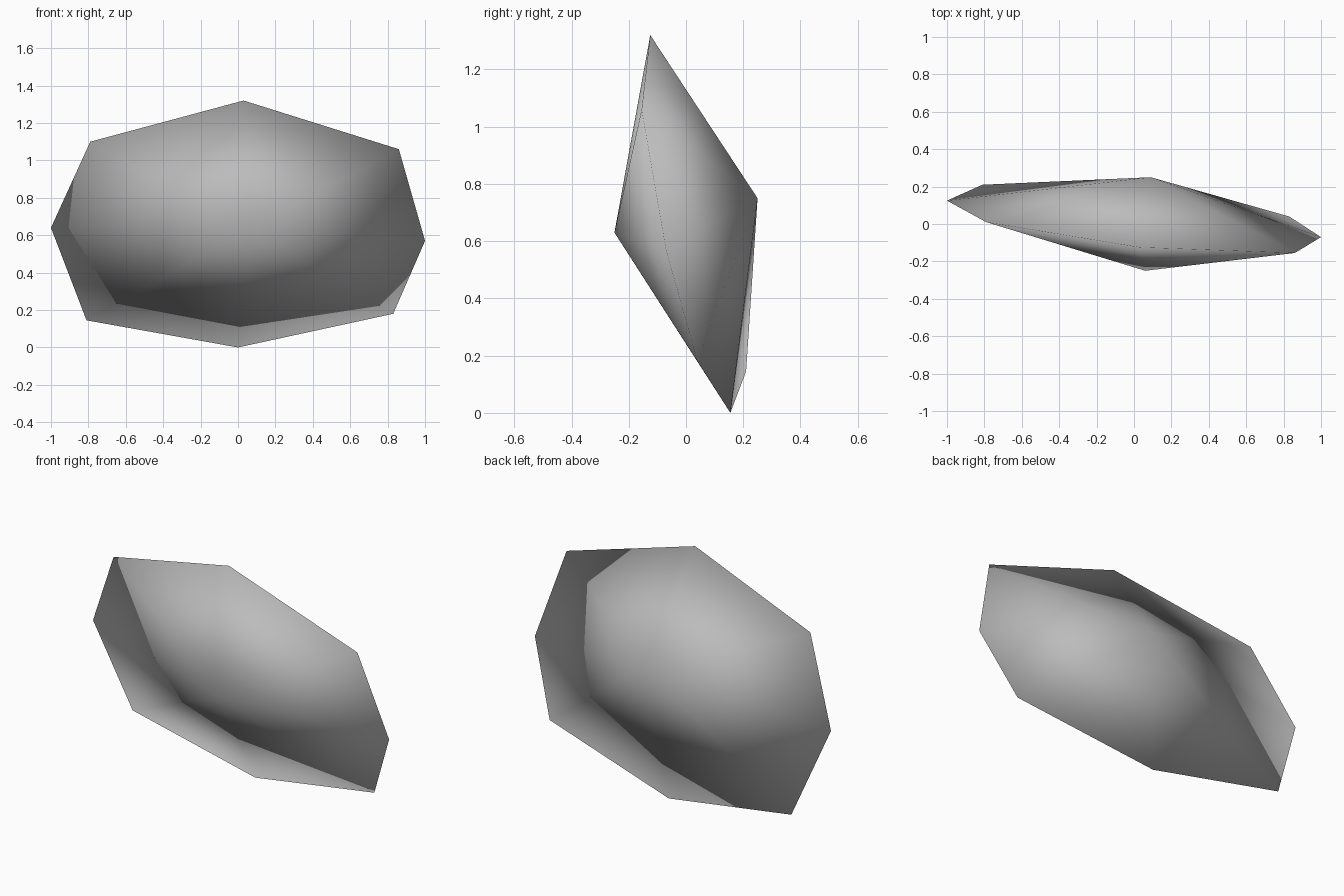
import bpy
import bmesh

old = bpy.data.objects.get("Cube")
if old:
    bpy.data.objects.remove(old, do_unlink=True)

# Plain grey material
grey = bpy.data.materials.new("stone_grey")
grey.use_nodes = True
colour = (0.5, 0.5, 0.5, 1.0)
grey.diffuse_color = colour
bsdf = next(n for n in grey.node_tree.nodes if n.type == "BSDF_PRINCIPLED")
bsdf.inputs["Base Color"].default_value = colour
bsdf.inputs["Roughness"].default_value = 0.9

# Uneven eight-sided rim of the stone, clockwise from the top
rim_points = [
    (0.03, -0.125, 1.32),
    (0.86, -0.155, 1.06),
    (1.0, -0.07, 0.57),
    (0.83, 0.04, 0.18),
    (0.0, 0.155, 0.0),
    (-0.81, 0.21, 0.145),
    (-1.0, 0.125, 0.64),
    (-0.79, 0.01, 1.10),
]
front_peak = (0.06, -0.25, 0.63)
back_peak = (0.09, 0.25, 0.75)

# Fan of faces from each peak to the rim
bm = bmesh.new()
rim = [bm.verts.new(p) for p in rim_points]
for peak in (front_peak, back_peak):
    tip = bm.verts.new(peak)
    for a, b in zip(rim, rim[1:] + rim[:1]):
        bm.faces.new((tip, a, b))
bmesh.ops.recalc_face_normals(bm, faces=bm.faces)

# Soft shading over the whole stone
for face in bm.faces:
    face.smooth = True

mesh = bpy.data.meshes.new("flat_stone")
bm.to_mesh(mesh)
bm.free()
mesh.materials.append(grey)
stone = bpy.data.objects.new("flat_stone", mesh)
bpy.context.collection.objects.link(stone)
